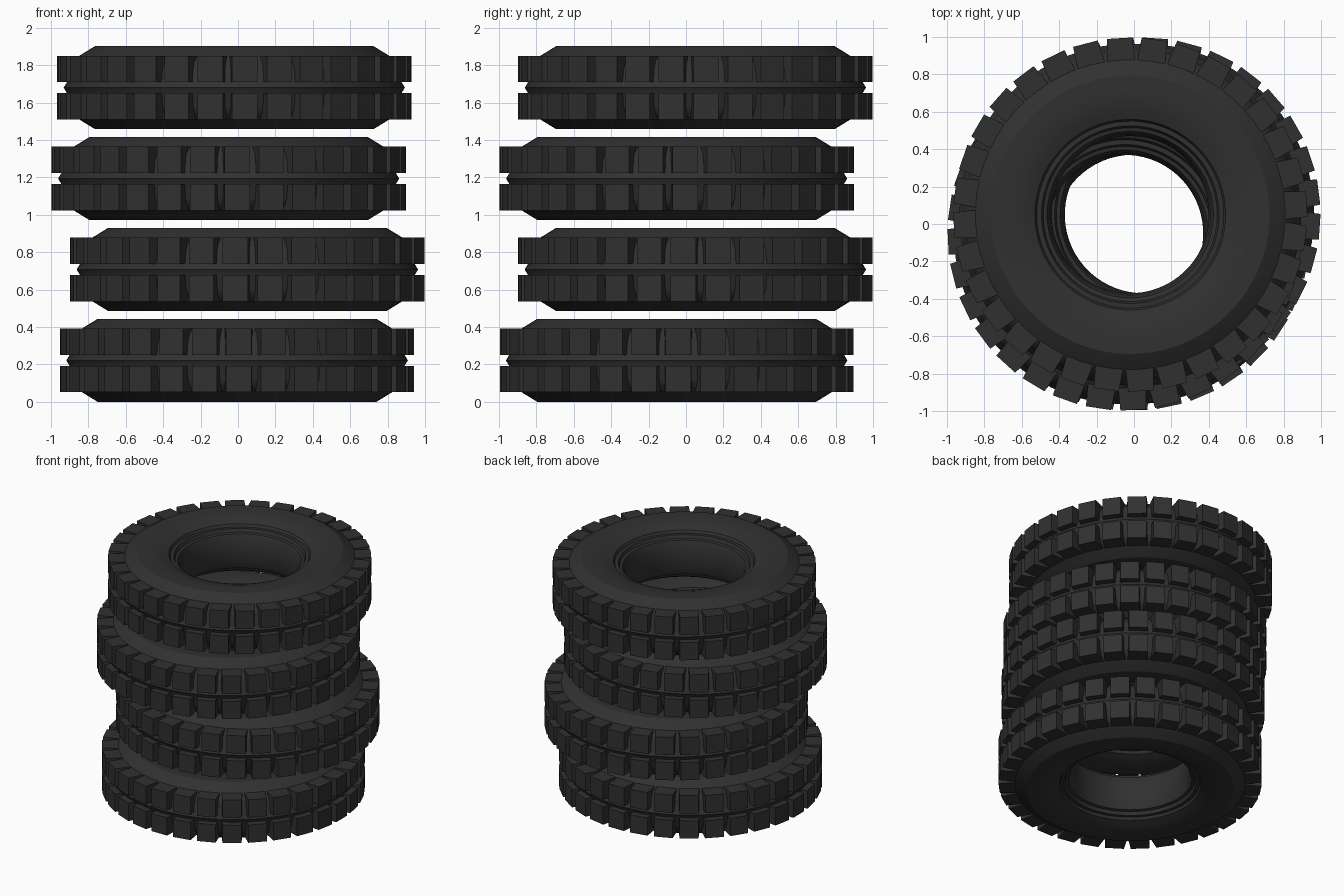
import bpy
import bmesh
import math
from mathutils import Matrix, Vector

cube = bpy.data.objects.get("Cube")
if cube:
    bpy.data.objects.remove(cube, do_unlink=True)

HALF = 0.222       # half the width of a tyre
PITCH = 0.486      # distance between stacked tyres
BLOCKS = 32        # tread blocks per row
SEGMENTS = 64

rubber = bpy.data.materials.new("black_rubber")
rubber.use_nodes = True
colour = (0.03, 0.03, 0.03, 1)
rubber.diffuse_color = colour
bsdf = rubber.node_tree.nodes["Principled BSDF"]
bsdf.inputs["Base Color"].default_value = colour
bsdf.inputs["Roughness"].default_value = 0.8


def make_mesh(name, bm):
    bmesh.ops.recalc_face_normals(bm, faces=bm.faces)
    mesh = bpy.data.meshes.new(name)
    bm.to_mesh(mesh)
    bm.free()
    mesh.materials.append(rubber)
    return mesh


def carcass_mesh():
    """Revolve a mirrored cross-section around z."""
    # (radius, height above the middle plane), from tread ridge to inner wall
    upper = [(0.913, 0), (0.895, 0.03), (0.885, 0.10), (0.865, 0.14),
             (0.825, 0.173), (0.745, HALF), (0.67, HALF), (0.60, 0.215),
             (0.55, 0.20), (0.51, 0.185), (0.50, 0.165), (0.475, 0.165),
             (0.465, 0.14), (0.445, 0.135), (0.43, 0.10), (0.42, 0)]
    lower = [(r, -z) for r, z in reversed(upper[1:-1])]
    bm = bmesh.new()
    ring = [bm.verts.new((r, 0, z)) for r, z in upper + lower]
    edges = [bm.edges.new((a, b)) for a, b in zip(ring, ring[1:] + ring[:1])]
    bmesh.ops.spin(bm, geom=ring + edges, axis=(0, 0, 1), cent=(0, 0, 0),
                   angle=math.tau, steps=SEGMENTS, use_merge=True)
    bmesh.ops.remove_doubles(bm, verts=bm.verts, dist=0.0005)
    return make_mesh("tyre_carcass", bm)


def tread_mesh():
    """Two rows of tapered blocks round the tyre."""
    bm = bmesh.new()
    inner, outer = 0.82, 0.945
    for row in (-1, 1):
        for i in range(BLOCKS):
            spin = Matrix.Rotation(math.tau * i / BLOCKS, 4, "Z")
            verts = bmesh.ops.create_cube(bm, size=1)["verts"]
            for v in verts:
                top = v.co.x > 0
                width = 0.136 if top else 0.15
                v.co = spin @ Vector((outer if top else inner, v.co.y * width,
                                      row * 0.1 + v.co.z * 0.141))
    return make_mesh("tread_blocks", bm)


carcass = carcass_mesh()
tread = tread_mesh()

# Stacked tyres: x and y offset, turn about z
stack = [(-0.005, -0.05, 0.01), (0.05, 0.05, -0.068),
         (-0.05, -0.05, 0.048), (-0.02, 0.05, 0.06)]
for i, (x, y, turn) in enumerate(stack):
    for part, mesh in (("carcass", carcass), ("tread_blocks", tread)):
        obj = bpy.data.objects.new(f"tyre_{i + 1}_{part}", mesh)
        bpy.context.collection.objects.link(obj)
        obj.location = (x, y, HALF + i * PITCH)
        obj.rotation_euler.z = turn
        # Smooth the shared carcass once, keeping its creases sharp
        if i == 0 and part == "carcass":
            bpy.ops.object.select_all(action="DESELECT")
            obj.select_set(True)
            bpy.context.view_layer.objects.active = obj
            bpy.ops.object.shade_smooth_by_angle(angle=math.radians(25))
